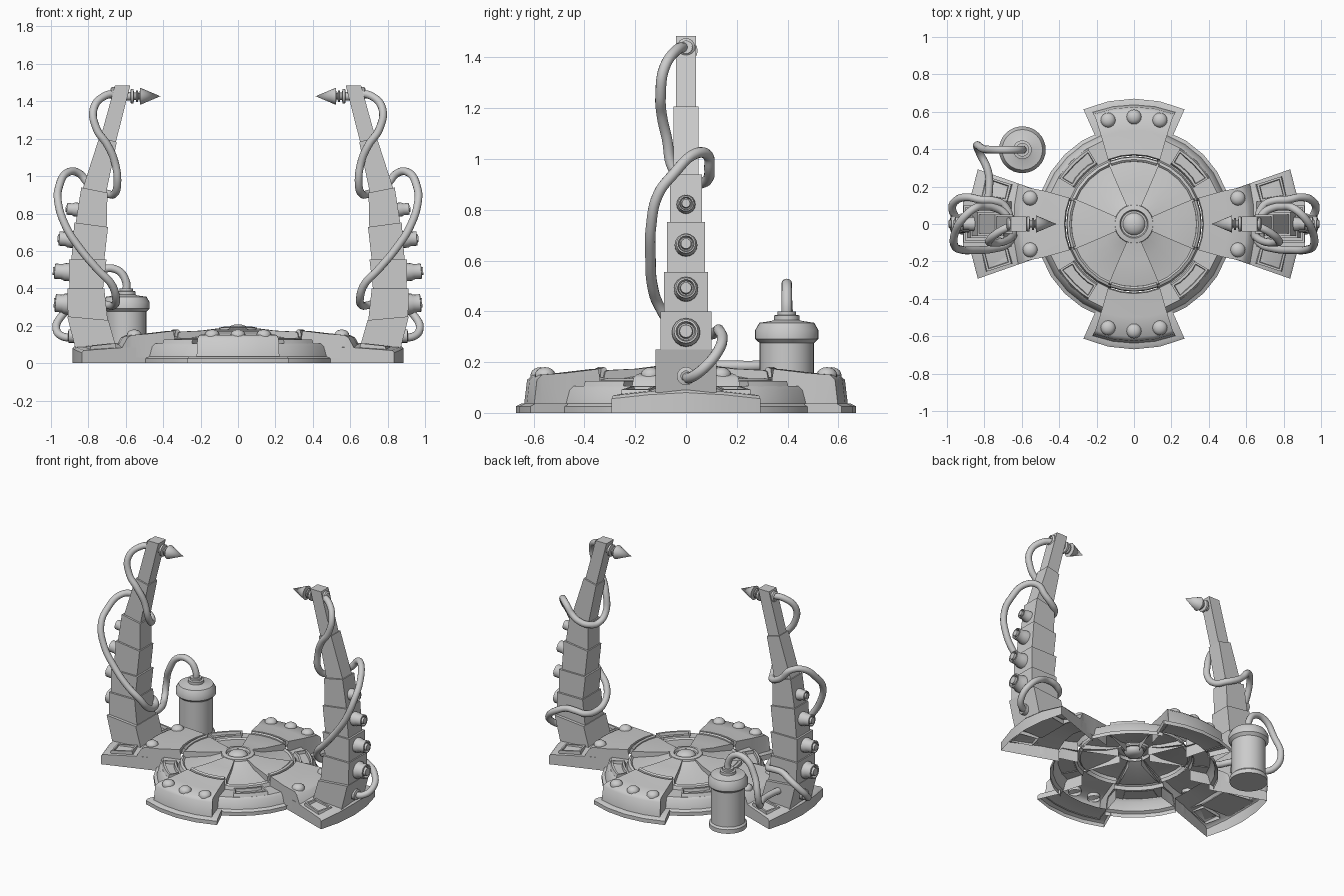
import bpy, bmesh
from math import sin, cos, radians, pi
from mathutils import Vector

if "Cube" in bpy.data.objects:
    bpy.data.objects.remove(bpy.data.objects["Cube"])


def finish(bm, name, smooth=True):
    bmesh.ops.remove_doubles(bm, verts=bm.verts, dist=0.0002)
    bmesh.ops.recalc_face_normals(bm, faces=bm.faces)
    me = bpy.data.meshes.new(name)
    bm.to_mesh(me)
    bm.free()
    ob = bpy.data.objects.new(name, me)
    bpy.context.collection.objects.link(ob)
    ob["smooth"] = smooth
    return ob


def sector(name, mid, prof, half=20, floor=0.0, n=4, walls=True, recess=0, drop=0):
    """Pie-shaped shell: (r, z[, half angle]) profile swept about the centre, open below.
    drop lowers the two sides, so that the top is crowned."""
    bm = bmesh.new()
    rows = []
    for p in prof:
        h = p[2] if len(p) > 2 else half
        row = []
        for i in range(n + 1):
            t = 2 * i / n - 1
            a = radians(mid + h * t)
            z = p[1] - drop * abs(t) ** 1.5 if p[1] > floor else p[1]
            row.append(bm.verts.new((p[0] * cos(a), p[0] * sin(a), z)))
        rows.append(row)
    for a, b in zip(rows, rows[1:]):
        for i in range(n):
            bm.faces.new((a[i], a[i + 1], b[i + 1], b[i]))
    if walls:
        for side in (0, n):
            low = [bm.verts.new((r[side].co.x, r[side].co.y, floor)) for r in rows]
            for i in range(len(rows) - 1):
                bm.faces.new((rows[i][side], rows[i + 1][side], low[i + 1], low[i]))
    bmesh.ops.remove_doubles(bm, verts=bm.verts, dist=0.0002)
    bmesh.ops.dissolve_degenerate(bm, edges=bm.edges, dist=0.0001)
    bmesh.ops.recalc_face_normals(bm, faces=bm.faces)
    if recess:
        bm.normal_update()
        top = [f for f in bm.faces if abs(f.normal.z) > 0.9]
        bmesh.ops.inset_region(bm, faces=top, thickness=recess)
        bmesh.ops.inset_region(bm, faces=top, thickness=0.004)
        for v in {v for f in top for v in f.verts}:
            v.co.z -= 0.018
    return finish(bm, name)


def lathe(name, prof, loc=(0, 0, 0), axis=(0, 0, 1), n=24):
    """Profile of (radius, height) turned about an axis."""
    bm = bmesh.new()
    vs = [bm.verts.new((r, 0, z)) for r, z in prof]
    es = [bm.edges.new(p) for p in zip(vs, vs[1:])]
    bmesh.ops.spin(bm, geom=vs + es, axis=(0, 0, 1), cent=(0, 0, 0), angle=2 * pi, steps=n)
    ob = finish(bm, name)
    ob.location = loc
    ob.rotation_mode = 'QUATERNION'
    ob.rotation_quaternion = Vector(axis).to_track_quat('Z', 'Y')
    return ob


def hose(name, pts, s=1, r=0.021):
    cu = bpy.data.curves.new(name, 'CURVE')
    cu.dimensions = '3D'
    cu.bevel_depth, cu.bevel_resolution, cu.resolution_u = r, 4, 6
    cu.use_fill_caps = True
    sp = cu.splines.new('BEZIER')
    sp.bezier_points.add(len(pts) - 1)
    for b, p in zip(sp.bezier_points, pts):
        b.co = (p[0] * s, p[1], p[2])
        b.handle_left_type = b.handle_right_type = 'AUTO'
    bpy.context.collection.objects.link(bpy.data.objects.new(name, cu))


def dome(name, r, loc, flat=0.75):
    prof = [(r * cos(a), r * flat * sin(a)) for a in (0, 0.3, 0.6, 0.9, 1.2)] + [(0, r * flat)]
    lathe(name, [(r, -0.02)] + prof, loc, n=16)


# Round platform quarters between the wings, with recessed windows
for mid in (45, 135, 225, 315):
    sector("platform_quarter", mid, [(.525, 0), (.525, .025), (.505, .036), (.49, .09), (.475, .105),
           (.368, .105), (.36, .128), (.345, .135), (.335, .125), (.18, .15), (.1, .18)],
           half=25, walls=False)
    sector("window_frame", mid, [(.475, .1), (.465, .126), (.382, .126), (.372, .1)],
           half=13.5, floor=.1, recess=.014)

for mid in (0, 90, 180, 270):
    # Raised cross panel and the ridge at its rim
    sector("cross_panel", mid, [(.352, .13), (.345, .163), (.33, .168), (.2, .174, 23), (.1, .187, 22)],
           half=23, floor=.12)
    sector("panel_ridge", mid, [(.362, .14), (.358, .174), (.345, .181), (.335, .174), (.332, .14)],
           half=21, floor=.14)
    # Wing: low lip or long foot, then the raised block
    if mid % 180:
        sector("wing_lip", mid, [(.67, 0), (.67, .026), (.65, .036), (.51, .036)], half=23.8)
        prof = [(.638, .03, 20.3), (.626, .13, 20.3), (.605, .15, 20)]
        angles = (-14, 0, 14)
    else:
        sector("wing_foot", mid, [(.885, 0), (.885, .08), (.872, .092), (.64, .108), (.5, .11)],
               half=19.3, drop=.024)
        prof = [(.655, .085, 19.3), (.625, .138, 19.3), (.6, .15, 19)]
        angles = (-14, 14)
        for side in (-1, 1):
            sector("foot_pad", mid + side * 14, [(.835, .06), (.825, .092), (.69, .106), (.68, .07)],
                   half=3.9, floor=.065, n=1, recess=.016)
    sector("wing_block", mid, prof + [(.5, .158, 20.5), (.372, .173, 22), (.366, .14, 22)],
           floor=.03)
    for a in angles:
        t = radians(mid + a)
        dome("rivet", .04, (.572 * cos(t), .572 * sin(t), .15))

# Central hub
lathe("hub_ring", [(.108, .165), (.102, .19), (.076, .195), (.07, .18), (0, .178)])
lathe("hub_dome", [(0, .14)] + [(.062 * cos(a), .17 + .038 * sin(a))
      for a in (-1, -.5, 0, .3, .6, .9, 1.2)] + [(0, .208)])

# Arm segments: bottom and top (centre x, z, half depth), half width, end slant
SEGMENTS = [
    ((.76, .08, .11), (.803, .24, .11), .12, .01),
    ((.803, .235, .107), (.813, .4, .098), .1, .0),
    ((.812, .395, .09), (.803, .555, .1), .087, .0),
    ((.803, .55, .088), (.785, .74, .09), .075, .012),
    ((.785, .735, .083), (.768, .925, .07), .063, .014),
    ((.768, .92, .062), (.695, 1.195, .047), .05, .012),
    ((.695, 1.19, .041), (.617, 1.485, .041), .04, .0)]
KNOBS = [(.895, .315, .056, .985), (.89, .485, .048, .99), (.875, .66, .045, .965), (.85, .82, .037, .922)]
# One long hose winds down each arm, from the tip to the foot
HOSE = [(.63, 0, 1.44), (.71, -.035, 1.43), (.772, -.085, 1.36), (.755, -.1, 1.25), (.70, -.095, 1.17),
        (.66, -.075, 1.08), (.645, -.05, .96), (.662, .005, .905), (.695, .06, .905), (.75, .088, .925),
        (.80, .092, .96), (.85, .085, 1.015), (.91, .035, 1.02), (.958, -.05, .94), (.962, -.11, .86),
        (.92, -.138, .73), (.85, -.14, .62), (.75, -.132, .5), (.675, -.105, .42), (.652, -.05, .345),
        (.662, .03, .31), (.695, .1, .31), (.75, .125, .325), (.82, .13, .325), (.89, .143, .295),
        (.945, .13, .25), (.972, .08, .185), (.93, .02, .14), (.84, 0, .145)]

for s, tag in ((-1, "left_"), (1, "right_")):
    base_slant = 0
    for lo, hi, hy, slant in SEGMENTS:
        bm = bmesh.new()
        rings = []
        for (cx, z, hx), sl in ((lo, base_slant), (hi, slant)):
            rings.append([bm.verts.new((s * (cx + i * hx), j * hy, z + i * sl))
                          for i, j in ((-1, -1), (1, -1), (1, 1), (-1, 1))])
        for i in range(4):
            j = (i + 1) % 4
            bm.faces.new((rings[0][i], rings[0][j], rings[1][j], rings[1][i]))
        for ring in rings:
            bm.faces.new(ring)
        finish(bm, tag + "arm_segment", False)
        base_slant = slant
    # Stepped knobs on the outer face
    for x, z, r, end in KNOBS:
        d = end - x
        lathe(tag + "knob", [(r, -.03), (r, d * .35), (r * .85, d * .5), (r * .85, d * .9), (r * .7, d * .92),
              (r * .6, d * .7), (r * .5, d * .7), (r * .45, d), (0, d)], (s * x, 0, z), (s, 0, .08), n=16)
    # Pointed emitter facing inward
    lathe(tag + "emitter", [(.022, -.03), (.022, .035), (.04, .037), (.04, .05), (.02, .054), (.02, .064),
          (.032, .066), (.032, .074), (.018, .078), (.018, .084), (.046, .086), (0, .195)],
          (s * .61, 0, 1.427), (-s, 0, 0), n=16)
    lathe(tag + "hose_socket", [(.036, -.02), (.036, .025), (.025, .033)],
          (s * .65, 0, 1.44), (s, 0, 0), n=16)
    lathe(tag + "base_socket", [(.036, -.06), (.036, .02), (.02, .025)],
          (s * .885, 0, .145), (s, 0, 0), n=16)
    hose(tag + "arm_hose", HOSE, s)

# Tank behind the left arm and its feed hose
lathe("tank", [(0, 0), (.118, 0), (.118, .028), (.107, .04), (.107, .275), (.125, .292), (.125, .325),
      (.108, .355), (.06, .362), (.05, .366), (.05, .384), (.036, .386), (.036, .4), (0, .4)],
      (-.597, .397, 0), n=32)
hose("tank_hose", [(-.597, .397, .37), (-.6, .397, .44), (-.65, .397, .5), (-.73, .397, .495), (-.80, .4, .40),
     (-.84, .42, .27), (-.825, .38, .195), (-.78, .28, .185), (-.775, .18, .185), (-.79, .09, .185)])

# Hoses to mesh, then smooth shading with sharp edges kept
bpy.ops.object.select_all(action='DESELECT')
hoses = [o for o in bpy.context.scene.objects if o.type == 'CURVE']
for o in hoses:
    o.select_set(True)
bpy.context.view_layer.objects.active = hoses[0]
bpy.ops.object.convert(target='MESH')
for o in bpy.context.scene.objects:
    o.select_set(o.type == 'MESH' and bool(o.get("smooth", True)))
bpy.context.view_layer.objects.active = bpy.context.selected_objects[0]
bpy.ops.object.shade_smooth_by_angle(angle=radians(42))
